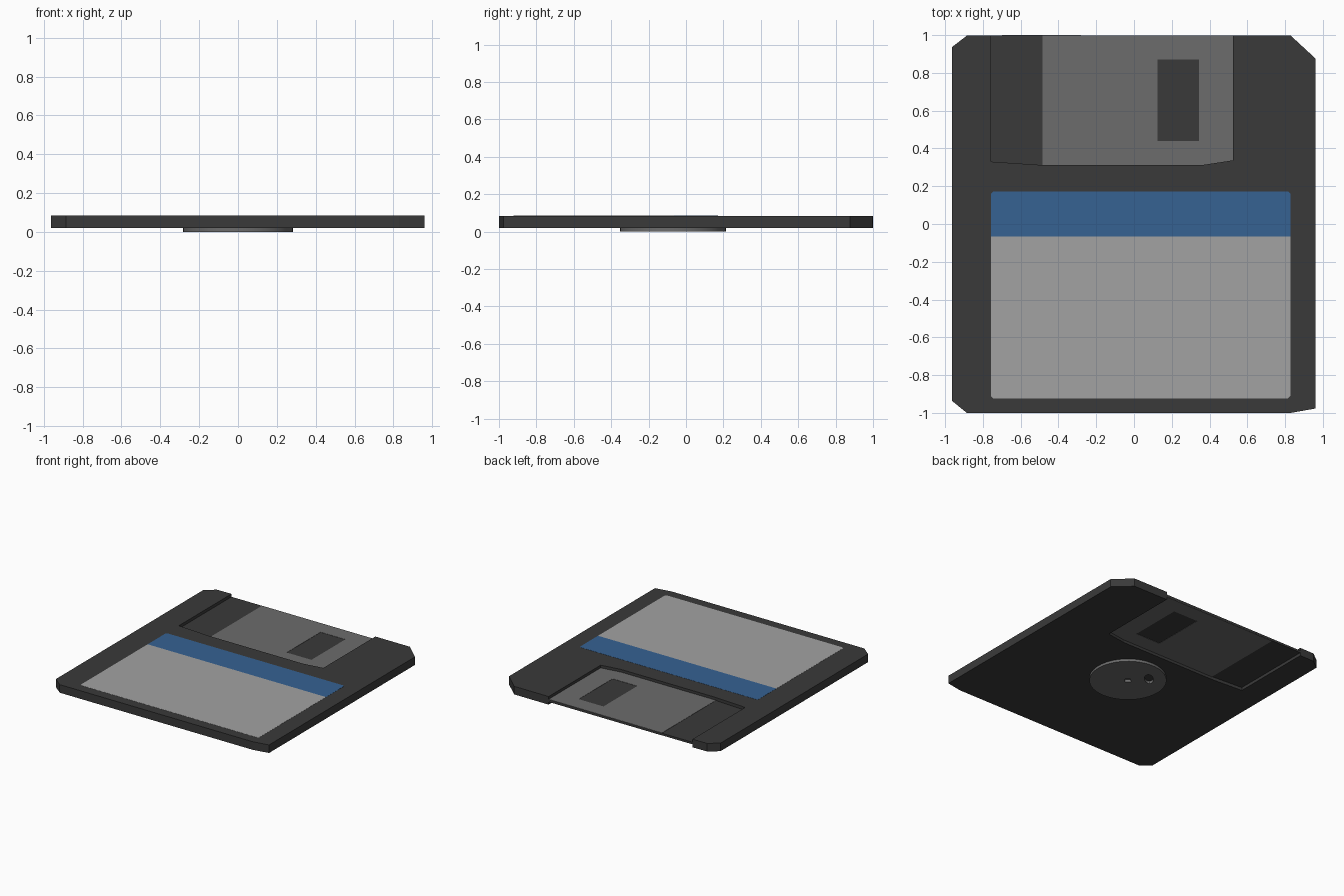
import bpy, bmesh, math

if "Cube" in bpy.data.objects:
    bpy.data.objects.remove(bpy.data.objects["Cube"])

Z0, Z1 = 0.02, 0.085      # underside and top of the case
DEPTH = 0.024             # depth of the shutter recesses
SKIN = 0.002              # thickness of thin plates


def material(name, r, g, b):
    m = bpy.data.materials.new(name)
    m.diffuse_color = (r, g, b, 1)
    m.use_nodes = True
    m.node_tree.nodes["Principled BSDF"].inputs["Base Color"].default_value = m.diffuse_color
    return m


BLACK = material("black_plastic", 0.042, 0.042, 0.042)
METAL = material("grey_metal", 0.15, 0.15, 0.15)
BLUE = material("blue_paper", 0.037, 0.122, 0.288)
PAPER = material("white_paper", 0.36, 0.36, 0.36)


def prism(name, outline, z0, z1, mat):
    """Extrude a flat outline from z0 to z1."""
    bm = bmesh.new()
    face = bm.faces.new([bm.verts.new((x, y, z0)) for x, y in outline])
    top = bmesh.ops.extrude_face_region(bm, geom=[face])["geom"]
    for v in top:
        if isinstance(v, bmesh.types.BMVert):
            v.co.z = z1
    bmesh.ops.recalc_face_normals(bm, faces=bm.faces)
    me = bpy.data.meshes.new(name)
    bm.to_mesh(me)
    bm.free()
    me.materials.append(mat)
    ob = bpy.data.objects.new(name, me)
    bpy.context.collection.objects.link(ob)
    return ob


def cut(target, cutter):
    """Subtract cutter from target and remove the cutter."""
    mod = target.modifiers.new("cut", "BOOLEAN")
    mod.operation, mod.solver, mod.object = "DIFFERENCE", "EXACT", cutter
    bpy.context.view_layer.objects.active = target
    bpy.ops.object.modifier_apply(modifier=mod.name)
    bpy.data.objects.remove(cutter)


def rect(x0, y0, x1, y1):
    return [(x0, y0), (x1, y0), (x1, y1), (x0, y1)]


def ellipse(cx, cy, a, b, n, turn=0.0):
    pts = []
    for i in range(n):
        t = 2 * math.pi * i / n
        u, v = a * math.cos(t), b * math.sin(t)
        pts.append((cx + u * math.cos(turn) - v * math.sin(turn),
                    cy + u * math.sin(turn) + v * math.cos(turn)))
    return pts


# Case with clipped corners
case = prism("case", [(-0.963, 0.937), (-0.885, 0.997), (-0.64, 1.0), (0.83, 0.997),
                      (0.96, 0.877), (0.96, -0.977), (0.83, -1.0),
                      (-0.885, -1.0), (-0.963, -0.937)], Z0, Z1, BLACK)

# Shutter recess on both faces, with a metal shutter lying in each
recess = [(-0.757, 0.33), (-0.485, 0.312), (0.36, 0.312), (0.523, 0.337),
          (0.523, 1.1), (-0.757, 1.1)]
shutter = [(-0.485, 0.312), (0.36, 0.312), (0.523, 0.337), (0.523, 0.998), (-0.485, 0.998)]
for side, edge, sign in (("top", Z1, -1), ("bottom", Z0, 1)):
    floor = edge + sign * DEPTH
    cut(case, prism("cutter", recess, min(floor, edge - sign * 0.05),
                    max(floor, edge - sign * 0.05), BLACK))
    plate = prism(side + "_shutter", shutter, *sorted((floor, floor - sign * SKIN)), METAL)
    cut(plate, prism("cutter", rect(0.125, 0.44, 0.345, 0.87), floor - 0.01, floor + 0.01, METAL))

# Paper label: blue heading band and writing area, outer corners clipped
L, R, C = -0.758, 0.828, 0.012
prism("label_band", [(L, -0.065), (R, -0.065), (R, 0.172 - C), (R - C, 0.172),
                     (L + C, 0.172), (L, 0.172 - C)], Z1 - 0.001, Z1 + 0.001, BLUE)
prism("label_area", [(L, -0.065), (L, -0.923 + C), (L + C, -0.923), (R - C, -0.923),
                     (R, -0.923 + C), (R, -0.065)], Z1 - 0.001, Z1 + 0.001, PAPER)

# Drive hub underneath, with a spindle hole and an offset drive slot
hub = prism("hub", ellipse(0, -0.07, 0.283, 0.283, 48), 0.0, Z0, METAL)
cut(hub, prism("cutter", ellipse(0, -0.07, 0.03, 0.03, 4), -0.05, 0.05, METAL))
cut(hub, prism("cutter", ellipse(-0.105, 0.045, 0.065, 0.033, 20, math.pi / 4), -0.05, 0.05, METAL))
bpy.ops.object.select_all(action="DESELECT")
hub.select_set(True)
bpy.context.view_layer.objects.active = hub
bpy.ops.object.shade_smooth_by_angle(angle=math.radians(30))
